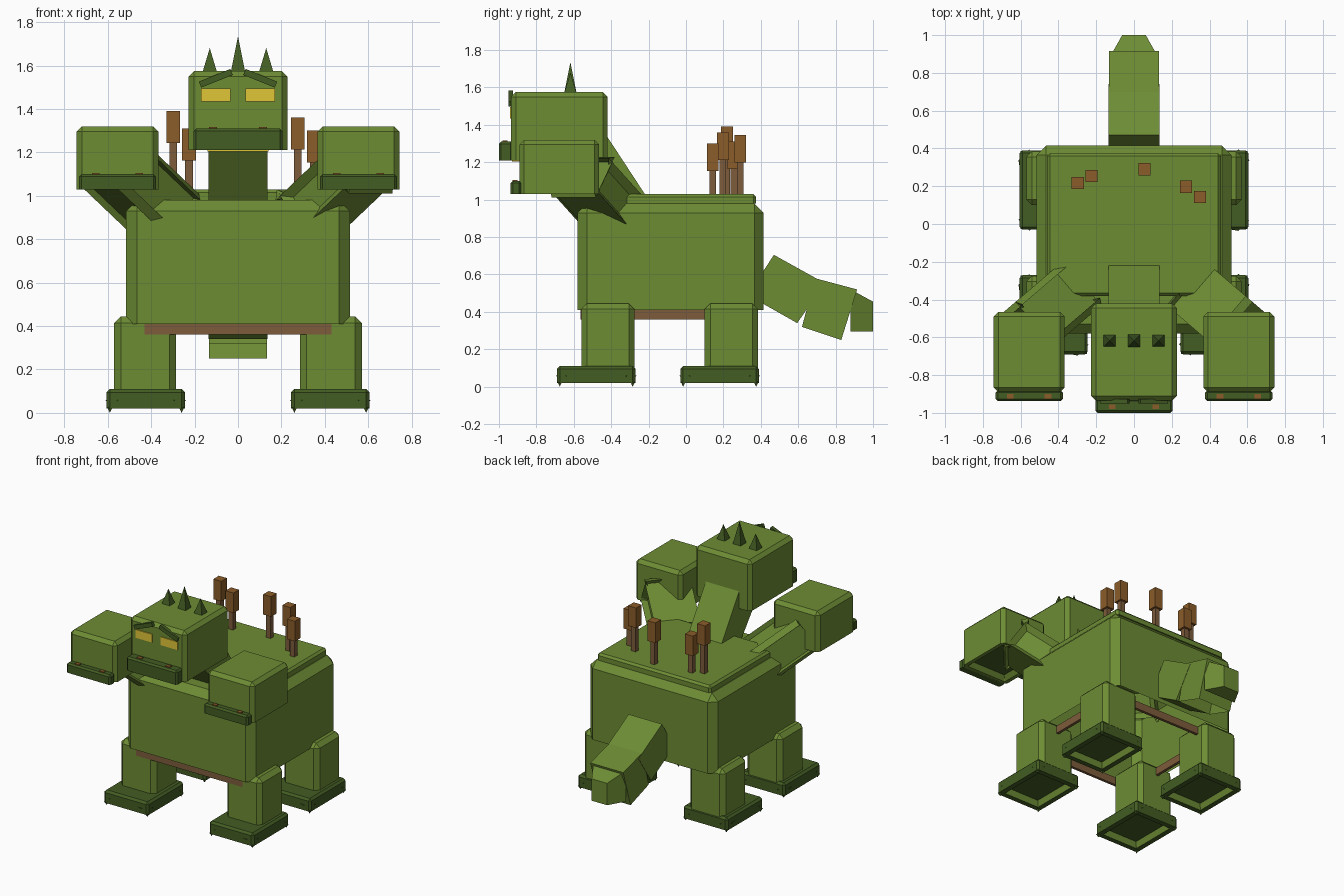
import bpy, bmesh
from mathutils import Vector

if "Cube" in bpy.data.objects:
    bpy.data.objects.remove(bpy.data.objects["Cube"], do_unlink=True)


def material(name, rgb):
    lin = [((c / 255 + 0.055) / 1.055) ** 2.4 for c in rgb] + [1]
    m = bpy.data.materials.new(name)
    m.use_nodes = True
    m.diffuse_color = lin
    m.node_tree.nodes["Principled BSDF"].inputs["Base Color"].default_value = lin
    return m


GREEN = material("moss_green", (109, 140, 52))
DARK = material("dark_green", (67, 93, 35))
YELLOW = material("eye_yellow", (225, 198, 55))
REED = material("reed_brown", (139, 92, 41))
BARK = material("bark_brown", (125, 92, 60))


def finish(bm, name, mats, open_base=False):
    bmesh.ops.recalc_face_normals(bm, faces=bm.faces)
    if open_base:
        base = min(bm.faces, key=lambda f: f.calc_center_median().z)
        bmesh.ops.delete(bm, geom=[base], context='FACES_ONLY')
    me = bpy.data.meshes.new(name)
    bm.to_mesh(me)
    bm.free()
    for m in mats:
        me.materials.append(m)
    ob = bpy.data.objects.new(name, me)
    bpy.context.collection.objects.link(ob)
    return ob


def box(name, lo, hi, mats, bevel=0.0, recess=None, open_base=False):
    """Box with chamfered top and upright edges; recess = (inset, depth) hollows the base."""
    lo, hi = Vector(lo), Vector(hi)
    bm = bmesh.new()
    bmesh.ops.create_cube(bm, size=1)
    for v in bm.verts:
        v.co = Vector(((lo[i] + hi[i]) / 2 + v.co[i] * (hi[i] - lo[i]) for i in range(3)))
    if bevel:
        edges = [e for e in bm.edges if max(v.co.z for v in e.verts) > hi.z - 1e-5]
        bmesh.ops.bevel(bm, geom=edges, offset=bevel, segments=1, affect='EDGES')
    if recess:
        base = min(bm.faces, key=lambda f: f.calc_center_median().z)
        bmesh.ops.inset_region(bm, faces=[base], thickness=recess[0])
        slope = bmesh.ops.inset_region(bm, faces=[base], thickness=recess[1])["faces"]
        for v in base.verts:
            v.co.z += recess[1]
        base.material_index = 1
        for f in slope:
            f.material_index = len(mats) - 1 if len(mats) > 2 else 0
    return finish(bm, name, mats, open_base)


def prism(name, profile, half_width, mat, open_base=False):
    """Extrude a side (y, z) profile across x."""
    bm = bmesh.new()
    face = bm.faces.new([bm.verts.new((-half_width, y, z)) for y, z in profile])
    new = bmesh.ops.extrude_face_region(bm, geom=[face])["geom"]
    bmesh.ops.translate(bm, vec=(2 * half_width, 0, 0),
                        verts=[g for g in new if isinstance(g, bmesh.types.BMVert)])
    return finish(bm, name, [mat], open_base)


def spike(name, base, radius, height, mat):
    """Square pyramid; a negative height points it down."""
    bm = bmesh.new()
    tip = bm.verts.new(Vector(base) + Vector((0, 0, height)))
    ring = [bm.verts.new(Vector(base) + Vector((sx * radius, sy * radius, 0)))
            for sx, sy in ((-1, -1), (1, -1), (1, 1), (-1, 1))]
    bm.faces.new(ring)
    for i in range(4):
        bm.faces.new((ring[i], ring[(i + 1) % 4], tip))
    return finish(bm, name, [mat])


def beam(name, start, end, width, height, mat, bevel=0.0):
    """Rectangular bar between two points, optionally chamfered."""
    start, end = Vector(start), Vector(end)
    d = (end - start).normalized()
    side = d.cross(Vector((0, 0, 1))).normalized()
    up = side.cross(d)
    bm = bmesh.new()
    bmesh.ops.create_cube(bm, size=1)
    mid = (start + end) / 2
    for v in bm.verts:
        v.co = mid + d * v.co.x * (end - start).length + side * v.co.y * width + up * v.co.z * height
    if bevel:
        bmesh.ops.bevel(bm, geom=bm.edges[:], offset=bevel, segments=1, affect='EDGES')
    return finish(bm, name, [mat])


# Hollow torso, back slab and the belly boards between the legs
box("torso", (-0.515, -0.58, 0.41), (0.515, 0.415, 0.98), [GREEN], 0.05, open_base=True)
box("back_slab", (-0.46, -0.38, 0.98), (0.46, 0.375, 1.03), [GREEN], 0.015)
box("front_belly_board", (-0.43, -0.565, 0.36), (0.43, -0.545, 0.415), [BARK])
box("back_belly_board", (-0.43, 0.3, 0.36), (0.43, 0.32, 0.415), [BARK])
for side, x in (("left", 0.43), ("right", -0.43)):
    box(side + "_belly_board", (x - 0.01, -0.545, 0.36), (x + 0.01, 0.3, 0.415), [BARK])

# Legs and feet
for side, s in (("left", 1), ("right", -1)):
    for pos, y in (("front", -0.56), ("back", 0.1)):
        tag = pos + "_" + side
        x0, x1 = sorted((s * 0.285, s * 0.57))
        box(tag + "_leg", (x0, y, 0.1), (x1, y + 0.285, 0.445), [GREEN], 0.03)
        x0, x1 = sorted((s * 0.245, s * 0.605))
        box(tag + "_foot", (x0, y - 0.13, 0.02), (x1, y + 0.29, 0.11),
            [DARK, DARK, GREEN], 0.015, (0.04, 0.04))
        for cx in (x0 + 0.015, x1 - 0.015):
            for cy in (y - 0.115, y + 0.275):
                spike(tag + "_claw", (cx, cy, 0.025), 0.012, -0.025, DARK)


# Heads: skull, jaw and nostrils
def head(tag, cx, half, y0, y1, z0, z1, jaw_half, jaw_y, jaw_top, nostril):
    box(tag + "_head", (cx - half, y0, z0), (cx + half, y1, z1), [GREEN, DARK], 0.025, (0.03, 0.03))
    box(tag + "_jaw", (cx - jaw_half, jaw_y, z0), (cx + jaw_half, y0 + 0.01, jaw_top), [DARK], 0.012)
    for s in (-1, 1):
        x = cx + s * nostril
        y = (jaw_y + y0) / 2
        box(tag + "_nostril", (x - 0.018, y - 0.013, jaw_top - 0.005),
            (x + 0.018, y + 0.013, jaw_top + 0.006), [REED])


head("middle", 0, 0.227, -0.935, -0.42, 1.21, 1.575, 0.205, -1.0, 1.31, 0.115)
for side, s in (("left", 1), ("right", -1)):
    head(side, s * 0.555, 0.188, -0.89, -0.465, 1.03, 1.32, 0.178, -0.938, 1.1, 0.1)
    beam(side + "_neck", (s * 0.34, -0.37, 0.92), (s * 0.55, -0.55, 1.12), 0.24, 0.2, GREEN, 0.035)

prism("middle_neck", [(-0.42, 1.335), (-0.22, 1.03), (-0.22, 0.98), (-0.45, 0.98), (-0.66, 1.25)],
      0.135, GREEN)
box("throat_plate", (-0.14, -0.93, 1.204), (0.14, -0.86, 1.212), [YELLOW])

# Eyes and slanted brows
for side, s in (("left", 1), ("right", -1)):
    x0, x1 = sorted((s * 0.035, s * 0.17))
    box(side + "_eye", (x0, -0.942, 1.435), (x1, -0.934, 1.495), [YELLOW])
    beam(side + "_brow", (s * 0.175, -0.938, 1.512), (s * 0.03, -0.938, 1.57), 0.024, 0.03, DARK)

# Crown spikes
for x, h in ((-0.13, 0.11), (0, 0.165), (0.13, 0.11)):
    spike("crown_spike", (x, -0.618, 1.57), 0.033, h, DARK)

# Reeds growing from the back
for x, y, top in ((-0.298, 0.218, 1.39), (-0.225, 0.255, 1.31), (0.055, 0.29, 1.345),
                  (0.275, 0.197, 1.36), (0.35, 0.143, 1.3)):
    box("reed_stem", (x - 0.018, y - 0.018, 1.02), (x + 0.018, y + 0.018, top - 0.14), [BARK])
    box("reed_head", (x - 0.032, y - 0.032, top - 0.147), (x + 0.032, y + 0.032, top), [REED])

# Tail segments, the middle one hollow, and a tapered tip
prism("tail_base", [(0.47, 0.705), (0.74, 0.555), (0.595, 0.34), (0.33, 0.49)], 0.135, GREEN)
prism("tail_middle", [(0.69, 0.58), (0.915, 0.52), (0.83, 0.25), (0.62, 0.32)], 0.133, GREEN,
      open_base=True)
tip = prism("tail_tip", [(0.88, 0.52), (1.0, 0.455), (1.0, 0.295), (0.88, 0.295)], 0.13, GREEN)
for v in tip.data.vertices:
    if v.co.y > 0.95:
        v.co.x *= 0.48
